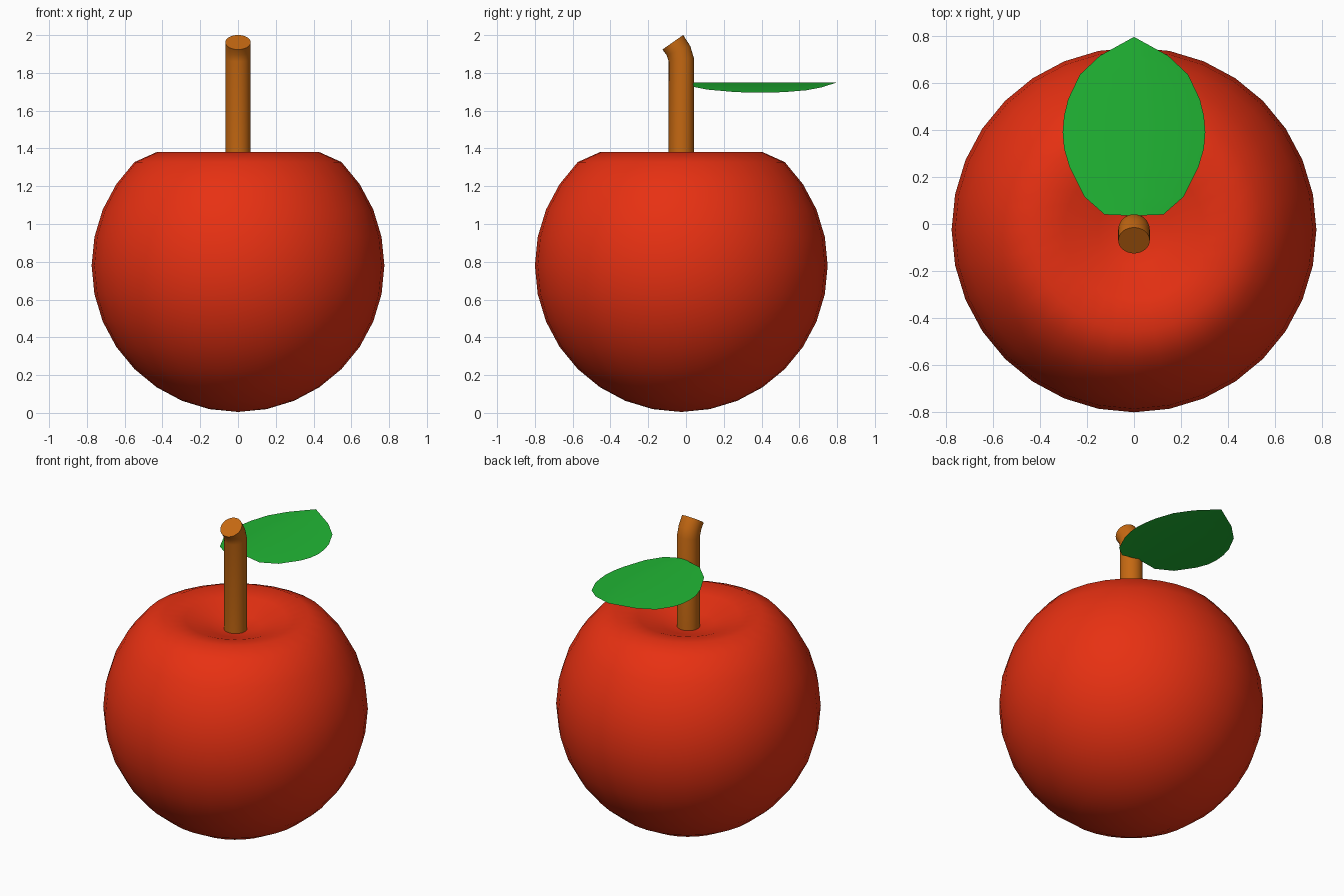
import bpy, bmesh
from math import pi, sin, cos, radians, hypot
from mathutils import Vector

if "Cube" in bpy.data.objects:
    bpy.data.objects.remove(bpy.data.objects["Cube"])

Y0 = -0.025  # shared axis of fruit and stem


def finish(name, bm, color, angle=40):
    """Turn a bmesh into a coloured, smooth-shaded object."""
    me = bpy.data.meshes.new(name)
    bm.to_mesh(me)
    bm.free()
    ob = bpy.data.objects.new(name, me)
    bpy.context.collection.objects.link(ob)
    mat = bpy.data.materials.new(name + "_colour")
    mat.diffuse_color = (*color, 1)
    mat.use_nodes = True
    mat.node_tree.nodes["Principled BSDF"].inputs["Base Color"].default_value = mat.diffuse_color
    me.materials.append(mat)
    bpy.ops.object.select_all(action='DESELECT')
    ob.select_set(True)
    bpy.context.view_layer.objects.active = ob
    bpy.ops.object.shade_smooth_by_angle(angle=radians(angle))
    return ob


# Fruit: sphere with its top pole pulled down by a smooth falloff
R, CZ, DIP, REACH = 0.775, 0.78, 0.28, 0.6
bm = bmesh.new()
bmesh.ops.create_uvsphere(bm, u_segments=32, v_segments=16, radius=R)
pole = Vector((0, 0, R))
for v in bm.verts:
    t = max(0, 1 - (v.co - pole).length / REACH)
    v.co += Vector((0, Y0, CZ - DIP * t * t * (3 - 2 * t)))
finish("fruit", bm, (0.8, 0.03, 0.006), 60)

# Stem: rings along a path that bends forward at the top (y, z, tilt in degrees)
path = [(Y0, 1.2, 0), (Y0, 1.87, 8), (-0.04, 1.918, 21), (-0.070, 1.962, 35)]
N, SR = 32, 0.067
bm = bmesh.new()
rings = []
for y, z, tilt in path:
    a = radians(tilt)
    ring = []
    for i in range(N):
        u = 2 * pi * i / N
        s = SR * sin(u)
        ring.append(bm.verts.new((SR * cos(u), y + s * cos(a), z + s * sin(a))))
    rings.append(ring)
for lo, hi in zip(rings, rings[1:]):
    for i in range(N):
        j = (i + 1) % N
        bm.faces.new((lo[i], lo[j], hi[j], hi[i]))
bm.faces.new(rings[0][::-1])
bm.faces.new(rings[-1])
finish("stem", bm, (0.56, 0.14, 0.006))

# Leaf: two halves folded down from a level midrib (half width, edge y, midrib y)
rows = [(0.125, 0.04, 0.035), (0.21, 0.115, 0.115), (0.275, 0.245, 0.245),
        (0.297, 0.32, 0.32), (0.303, 0.39, 0.39), (0.297, 0.46, 0.46),
        (0.28, 0.53, 0.53), (0.23, 0.635, 0.635), (0.145, 0.715, 0.715)]
bm = bmesh.new()
mid = [bm.verts.new((0, my, 1.748)) for w, ey, my in rows]
tip = bm.verts.new((0, 0.795, 1.748))
for s in (-1, 1):
    edge = [bm.verts.new((s * w, ey, 1.748 - 0.175 * w)) for w, ey, my in rows]
    faces = [(mid[i], edge[i], edge[i + 1], mid[i + 1]) for i in range(len(rows) - 1)]
    faces.append((mid[-1], edge[-1], tip))
    for f in faces:
        bm.faces.new(f if s < 0 else f[::-1])
bm.normal_update()
if sum(f.normal.z for f in bm.faces) < 0:
    bmesh.ops.reverse_faces(bm, faces=bm.faces)
finish("leaf", bm, (0.015, 0.47, 0.035))
